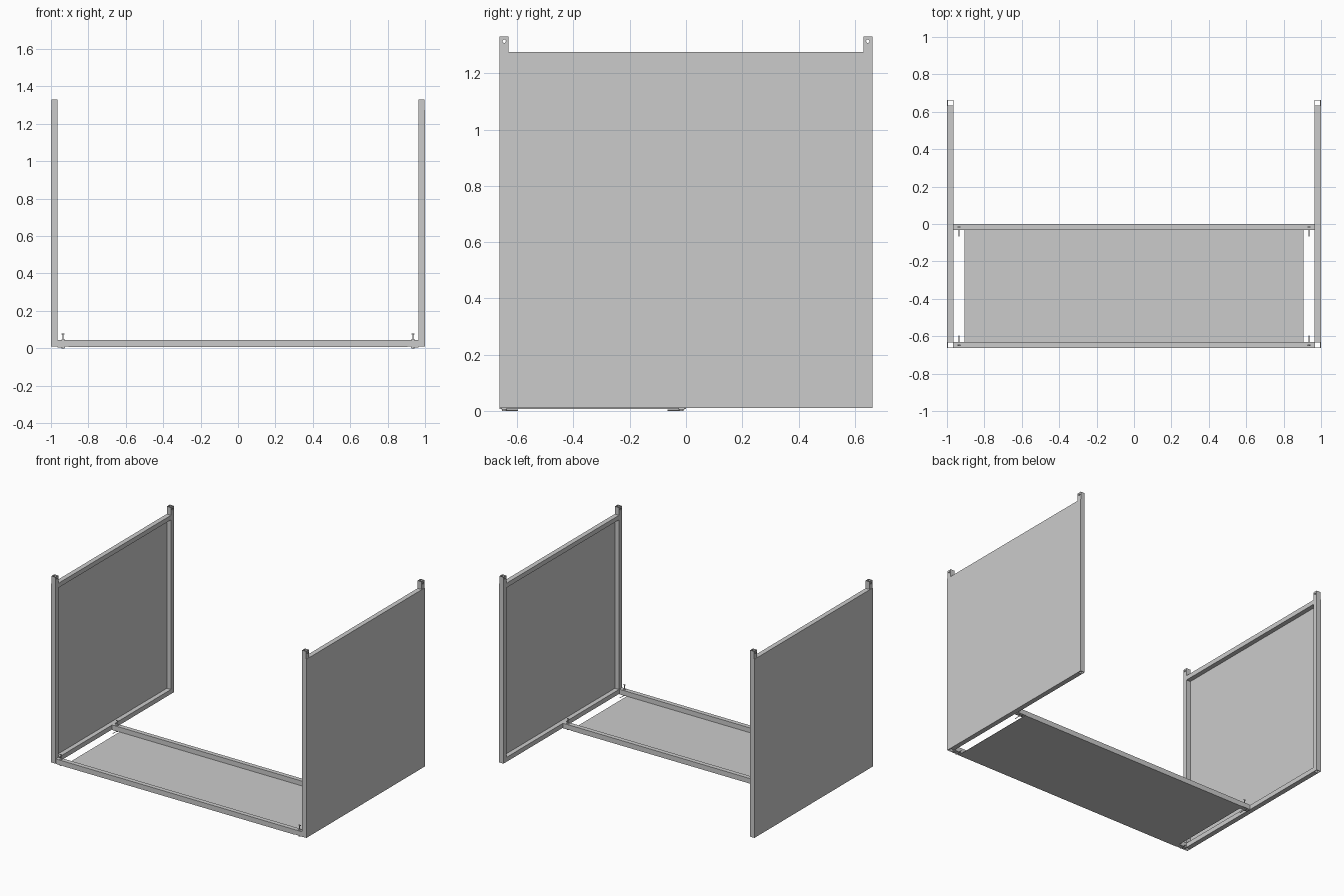
import bpy, bmesh
from mathutils import Vector, Matrix

cube = bpy.data.objects.get("Cube")
if cube:
    bpy.data.objects.remove(cube, do_unlink=True)

GREY = (0.6, 0.6, 0.6, 1)
mat = bpy.data.materials.new("plain grey metal")
mat.use_nodes = True
mat.diffuse_color = GREY
mat.node_tree.nodes["Principled BSDF"].inputs["Base Color"].default_value = GREY

TUBE, WALL, SHEET = 0.032, 0.003, 0.002
DEPTH, FLOOR, RAIL_TOP, POST_TOP = 0.662, 0.01, 1.275, 1.33
AXES = {"x": 0, "y": 1, "z": 2}


def finish(name, bm):
    bmesh.ops.recalc_face_normals(bm, faces=bm.faces)
    mesh = bpy.data.meshes.new(name)
    bm.to_mesh(mesh)
    bm.free()
    obj = bpy.data.objects.new(name, mesh)
    bpy.context.collection.objects.link(obj)
    mesh.materials.append(mat)
    return obj


def box_mesh(lo, hi):
    lo, hi = Vector(lo), Vector(hi)
    bm = bmesh.new()
    size = Matrix.Diagonal((*(hi - lo), 1))
    bmesh.ops.create_cube(bm, size=1, matrix=Matrix.Translation((lo + hi) / 2) @ size)
    return bm


def box(name, lo, hi):
    return finish(name, box_mesh(lo, hi))


def tube(name, lo, hi, axis):
    """Square tube, open at both ends along the given axis."""
    bm = box_mesh(lo, hi)
    bmesh.ops.recalc_face_normals(bm, faces=bm.faces)
    ends = [f for f in bm.faces if abs(f.normal[AXES[axis]]) > 0.9]
    bmesh.ops.delete(bm, geom=ends, context="FACES_ONLY")
    obj = finish(name, bm)
    # Aim the side walls outwards so that the wall grows inwards
    centre = (Vector(lo) + Vector(hi)) / 2
    face = obj.data.polygons[0]
    if face.normal.dot(face.center - centre) < 0:
        obj.data.flip_normals()
    solid = obj.modifiers.new("wall", "SOLIDIFY")
    solid.thickness = WALL
    solid.offset = -1
    solid.use_even_offset = True
    return obj


def rod(name, start, end, radius, sides=12):
    start, end = Vector(start), Vector(end)
    direction = end - start
    turn = direction.to_track_quat("Z", "Y").to_matrix().to_4x4()
    bm = bmesh.new()
    bmesh.ops.create_cone(bm, cap_ends=True, segments=sides, radius1=radius,
                          radius2=radius, depth=direction.length,
                          matrix=Matrix.Translation((start + end) / 2) @ turn)
    return finish(name, bm)


def span(side, a, b):
    return sorted((side * a, side * b))


# Side frames: open posts, rails between them and a sheet on the outside
for side, label in ((1, "left"), (-1, "right")):
    x0, x1 = span(side, 0.998 - TUBE, 0.998)
    for end, place in ((-1, "front"), (1, "back")):
        y0, y1 = span(end, DEPTH - TUBE, DEPTH)
        post = tube(f"{label}_{place}_post", (x0, y0, FLOOR), (x1, y1, POST_TOP), "z")
        # Pin hole near the top of the post
        yc, zc = (y0 + y1) / 2, POST_TOP - TUBE / 2
        cutter = rod("pin_hole_cutter", (x0 - 0.01, yc, zc), (x1 + 0.01, yc, zc), 0.006, 16)
        cutter.hide_render = True
        cutter.hide_viewport = True
        cut = post.modifiers.new("pin hole", "BOOLEAN")
        cut.operation = "DIFFERENCE"
        cut.object = cutter
    inner = DEPTH - TUBE
    for place, z in (("bottom", FLOOR), ("top", RAIL_TOP - TUBE)):
        tube(f"{label}_{place}_rail", (x0, -inner, z), (x1, inner, z + TUBE), "y")
    s0, s1 = span(side, 0.998, 0.998 + SHEET)
    box(f"{label}_panel", (s0, -DEPTH, FLOOR), (s1, DEPTH, RAIL_TOP))

# Floor: two cross rails with a sheet underneath
for place, y in (("front", -DEPTH), ("middle", -TUBE)):
    tube(f"{place}_cross_rail", (-0.964, y, FLOOR), (0.964, y + TUBE, FLOOR + TUBE + 0.002), "x")
box("floor_panel", (-0.905, -DEPTH, FLOOR - SHEET), (0.905, 0, FLOOR))

# Locking pins through the ends of the cross rails
for side, label in ((1, "left"), (-1, "right")):
    x = side * 0.935
    for place, y, reach in (("front", -DEPTH + TUBE / 2, 0.05), ("middle", -TUBE / 2, -0.05)):
        name = f"{label}_{place}"
        rod(name + "_lock_pin", (x, y, 0.002), (x, y, 0.08), 0.003)
        rod(name + "_pin_washer", (x, y, 0.044), (x, y, 0.048), 0.01)
        rod(name + "_pin_head", (x, y, 0), (x, y, FLOOR), 0.008)
        rod(name + "_pin_handle", (x - 0.008, y, 0.076), (x + 0.008, y, 0.076), 0.003)
        rod(name + "_pin_lever", (x, y, 0.003), (x, y + reach, 0.003), 0.002)
        t0, t1 = span(side, 0.925, 0.966)
        box(name + "_latch_tongue", (t0, y - 0.01, 0.005), (t1, y + 0.01, FLOOR))
